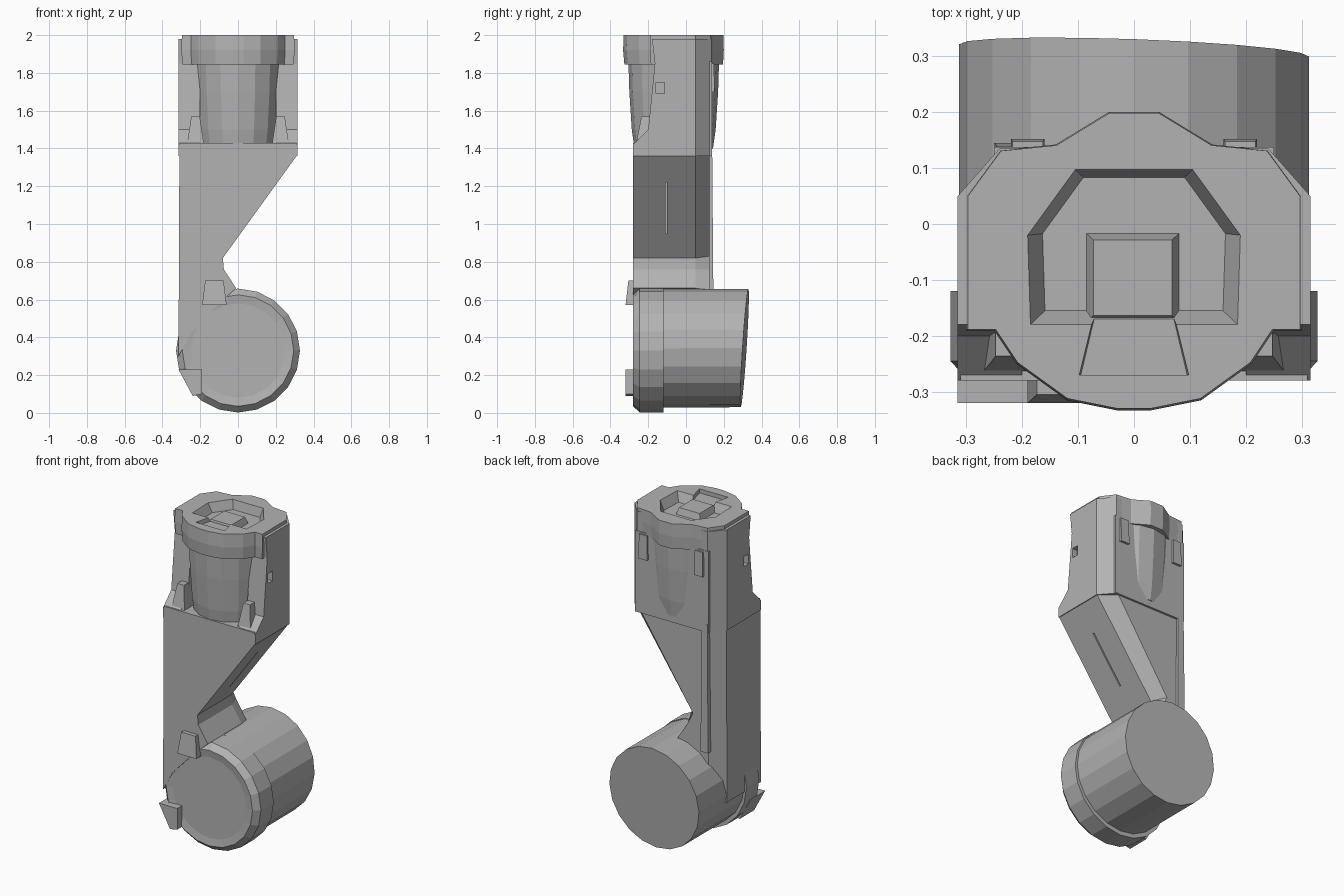
import bpy, bmesh, math
from mathutils import Vector

cube = bpy.data.objects.get("Cube")
if cube:
    bpy.data.objects.remove(cube, do_unlink=True)

grey = bpy.data.materials.new("mid_grey")
grey.use_nodes = True
tone = (0.45, 0.45, 0.45, 1)
grey.diffuse_color = tone
bsdf = next(n for n in grey.node_tree.nodes if n.type == 'BSDF_PRINCIPLED')
bsdf.inputs["Base Color"].default_value = tone
bsdf.inputs["Roughness"].default_value = 0.7


def loft(name, loops):
    """Skin a closed solid through loops that share a point count."""
    bm = bmesh.new()
    rows = [[bm.verts.new(p) for p in loop] for loop in loops]
    n = len(rows[0])
    for a, b in zip(rows, rows[1:]):
        for i in range(n):
            j = (i + 1) % n
            bm.faces.new((a[i], a[j], b[j], b[i]))
    bm.faces.new(rows[0])
    bm.faces.new(rows[-1])
    bmesh.ops.recalc_face_normals(bm, faces=bm.faces)
    mesh = bpy.data.meshes.new(name)
    bm.to_mesh(mesh)
    bm.free()
    mesh.materials.append(grey)
    ob = bpy.data.objects.new(name, mesh)
    bpy.context.collection.objects.link(ob)
    return ob


def ring(r, sides, place):
    steps = [2 * math.pi * i / sides for i in range(sides)]
    return [Vector(place(r * math.cos(a), r * math.sin(a))) for a in steps]


def box(name, x, y, z, taper=1.0):
    cx, cy = sum(x) / 2, sum(y) / 2

    def level(h, k):
        return [(cx + (x[i] - cx) * k, cy + (y[j] - cy) * k, h)
                for i, j in ((0, 0), (1, 0), (1, 1), (0, 1))]
    return loft(name, [level(z[0], 1), level(z[1], taper)])


def mirrored(half):
    return half + [(-x, y) for x, y in reversed(half)]


def cut(target, cutter):
    """Subtract the cutter, bake the result and drop the cutter."""
    cutter.hide_render = True
    mod = target.modifiers.new("cut", 'BOOLEAN')
    mod.operation, mod.solver, mod.object = 'DIFFERENCE', 'EXACT', cutter
    bpy.context.view_layer.update()
    graph = bpy.context.evaluated_depsgraph_get()
    baked = bpy.data.meshes.new_from_object(target.evaluated_get(graph))
    target.modifiers.clear()
    target.data = baked
    bpy.data.objects.remove(cutter, do_unlink=True)


# Arm link: tapering plate with chamfered back edges
outer = [(-.31, 1.43), (.31, 1.43), (.31, 1.36), (-.08, .82), (-.075, .76),
         (-.01, .66), (-.1, .58), (-.25, .42), (-.315, .3)]
inner = [(-.24, 1.43), (.23, 1.43), (.23, 1.38), (-.135, .83), (-.1, .76),
         (-.03, .65), (-.1, .58), (-.22, .42), (-.24, .3)]
arm = loft("arm_link", [[(x, y, z) for x, z in prof]
                        for prof, y in ((outer, -.28), (outer, .05), (inner, .125))])
cut(arm, box("slit_cutter", (-.1, .3), (-.108, -.1), (.95, 1.22)))
box("back_rib", (-.25, -.2), (.08, .145), (.62, 1.41), .8)

# Neck clip above the lower joint
box("neck_clip", (-.19, -.06), (-.32, -.2), (.57, .7), .75)

# Lower joint: bevelled front ring, then a drum with a slanted end
layers = [(.25, -.273, .33), (.295, -.28, .33), (.328, -.245, .33),
          (.328, -.12, .33), (.313, -.12, .342)]
drum = [ring(r, 20, lambda u, v, y=y, c=c: (u, y, c + v)) for r, y, c in layers]
drum.append(ring(.313, 20, lambda u, v: (u, .31 + .065 * v - .035 * u, .343 + v)))
loft("lower_joint", drum)

# Clip on the lower joint
clip = [(-.315, .23), (-.19, .23), (-.19, .1), (-.24, .09)]
loft("front_clip", [[(x, y, z) for x, z in clip] for y in (-.32, -.18)])

# Upper barrel and the flush panel behind it
cy = -.065
barrel = [(.208, 1.4), (.222, 1.5), (.235, 1.7), (.24, 1.86)]
loft("upper_barrel", [ring(r, 16, lambda u, v, z=z: (u, cy + v, z)) for r, z in barrel])
box("back_panel", (-.25, .25), (-.1, .138), (1.36, 1.86))

# Barrel cap: broad shoulders over the cheeks and a stepped recess
rim = mirrored([(.045, .2), (.14, .142), (.24, .132), (.3, .05), (.3, -.19),
                (.25, -.19), (.21, -.25), (.12, -.315), (.03, -.333)])
cap = loft("barrel_cap", [[(x * k, y * k, z) for x, y in rim]
                          for k, z in ((.98, 1.845), (1, 1.92), (.99, 2.0))])
well = mirrored([(.185, -.18), (.19, -.02), (.105, .097)])
cut(cap, loft("recess_cutter", [[(x * k, y * k, z) for x, y in well]
                                for k, z in ((.86, 1.945), (1, 2.0), (1.02, 2.02))]))
cut(cap, loft("notch_cutter", [[(-w, -.27, z), (w, -.27, z), (w * .75, -.17, z), (-w * .75, -.17, z)]
                               for w, z in ((.095, 1.975), (.1, 2.02))]))
box("cap_button", (-.09, .085), (-.18, -.012), (1.93, 1.985), .8)

# Cheeks either side of the barrel
front = [(-.28, 1.36), (-.28, 1.42), (-.2, 1.5), (-.165, 1.85), (-.18, 1.98)]
for side, s in (("left", 1), ("right", -1)):
    shells = []
    for x, back in ((.2, .135), (.24, .135), (.315, .05)):
        shells.append([(s * x, y, z) for y, z in front + [(back, 1.98), (back, 1.36)]])
    cheek = loft(side + "_cheek", shells)
    hx = sorted((s * .28, s * .4))
    cut(cheek, box("hole_cutter", hx, (-.16, -.115), (1.69, 1.75)))
    box(side + "_bracket", sorted((s * .18, s * .27)), (-.265, -.15), (1.42, 1.57), .5)
    box(side + "_back_clip", sorted((s * .16, s * .22)), (.06, .152), (1.7, 1.85), .9)
